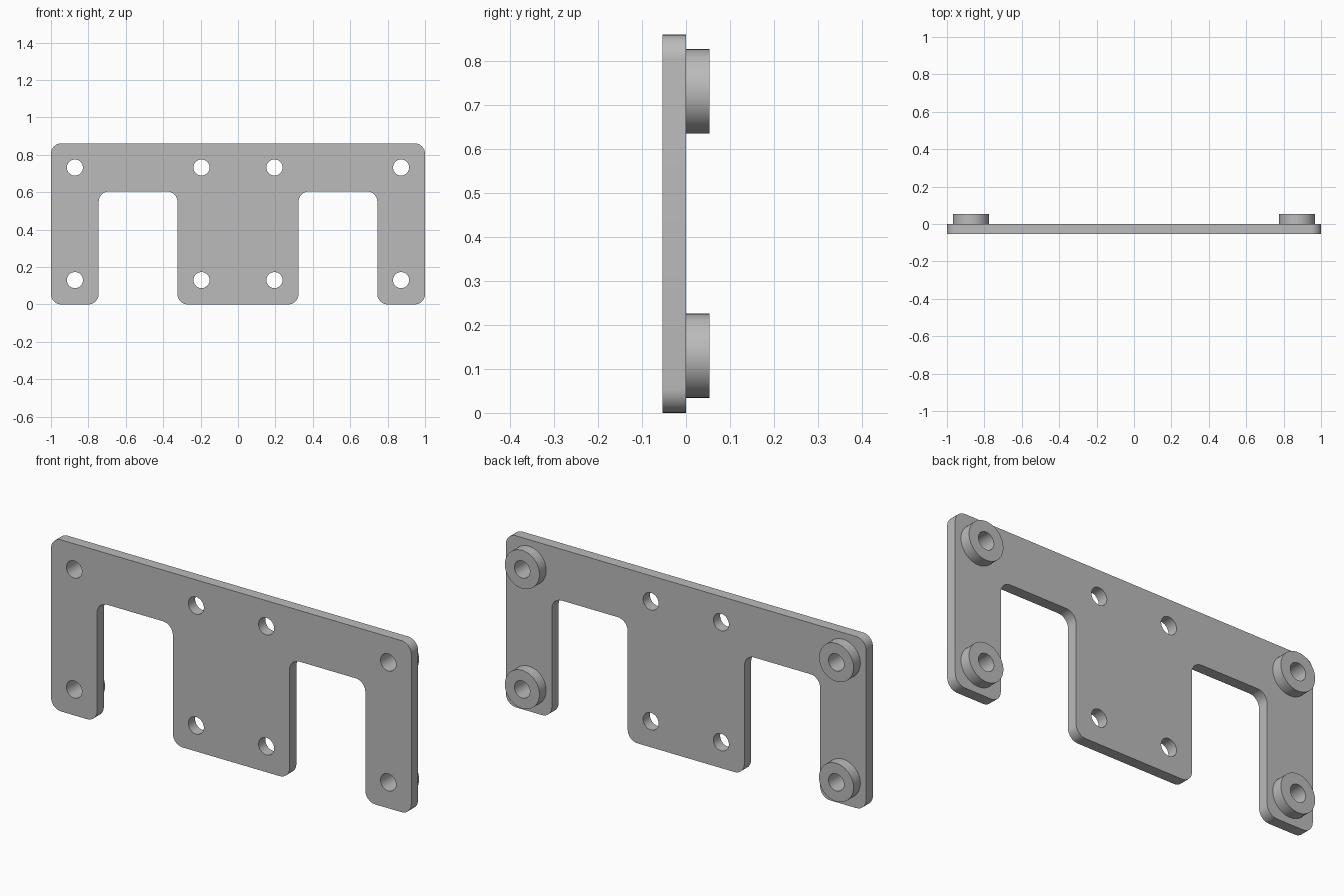
import bpy, bmesh, math
from math import radians, cos, sin, pi
from mathutils import Vector

cube = bpy.data.objects.get("Cube")
if cube:
    bpy.data.objects.remove(cube, do_unlink=True)

THICK = 0.054
HOLE_R = 0.043
BOSS_R = 0.096
CORNER_R = 0.055
OUTER_X, INNER_X = 0.872, 0.195
LOW_Z, HIGH_Z = 0.13, 0.732

grey = bpy.data.materials.new("grey metal")
grey.use_nodes = True
colour = (0.5, 0.5, 0.5, 1)
grey.diffuse_color = colour
grey.node_tree.nodes["Principled BSDF"].inputs["Base Color"].default_value = colour


def circle(cx, cz, r, n=48):
    return [(cx + r * cos(2 * pi * i / n), cz + r * sin(2 * pi * i / n)) for i in range(n)]


def rounded(corners, r, steps=8):
    """Replace every right-angled corner by a quarter arc."""
    out = []
    for i, c in enumerate(corners):
        p = Vector(c)
        a = (Vector(corners[i - 1]) - p).normalized()
        b = (Vector(corners[(i + 1) % len(corners)]) - p).normalized()
        centre = p + (a + b) * r
        for k in range(steps + 1):
            t = k / steps * pi / 2
            out.append(tuple(centre - b * r * cos(t) - a * r * sin(t)))
    return out


def extruded(name, loops, y_mid):
    """Fill nested outlines, extrude them along y and return a clean mesh object."""
    curve = bpy.data.curves.new(name, "CURVE")
    curve.dimensions = "2D"
    curve.fill_mode = "BOTH"
    curve.extrude = THICK / 2
    for loop in loops:
        spline = curve.splines.new("POLY")
        spline.points.add(len(loop) - 1)
        for point, (x, z) in zip(spline.points, loop):
            point.co = (x, z, 0, 1)
        spline.use_cyclic_u = True
    temp = bpy.data.objects.new(name + "_outline", curve)
    bpy.context.collection.objects.link(temp)
    graph = bpy.context.evaluated_depsgraph_get()
    mesh = bpy.data.meshes.new_from_object(temp.evaluated_get(graph))
    bpy.data.objects.remove(temp, do_unlink=True)
    bpy.data.curves.remove(curve)

    bm = bmesh.new()
    bm.from_mesh(mesh)
    bmesh.ops.remove_doubles(bm, verts=bm.verts, dist=0.0001)
    bmesh.ops.recalc_face_normals(bm, faces=bm.faces)
    bm.to_mesh(mesh)
    bm.free()
    mesh.materials.clear()
    mesh.materials.append(grey)

    obj = bpy.data.objects.new(name, mesh)
    bpy.context.collection.objects.link(obj)
    obj.rotation_euler.x = radians(90)
    obj.location.y = y_mid
    bpy.ops.object.select_all(action="DESELECT")
    obj.select_set(True)
    bpy.context.view_layer.objects.active = obj
    bpy.ops.object.shade_smooth_by_angle(angle=radians(30))
    return obj


# Three-legged plate with eight through holes
half = [(0.324, 0), (0.324, 0.604), (0.745, 0.604), (0.745, 0), (1, 0), (1, 0.861)]
outline = half + [(-x, z) for x, z in reversed(half)]
holes = [circle(s * x, z, HOLE_R)
         for s in (-1, 1) for x in (INNER_X, OUTER_X) for z in (LOW_Z, HIGH_Z)]
extruded("mounting_plate", [rounded(outline, CORNER_R)] + holes, -THICK / 2)

# Ring spacers behind the four outer holes
for side, s in (("left", 1), ("right", -1)):
    for level, z in (("lower", LOW_Z), ("upper", HIGH_Z)):
        rings = [circle(s * OUTER_X, z, r) for r in (BOSS_R, HOLE_R)]
        extruded(f"{level}_{side}_spacer", rings, THICK / 2)
